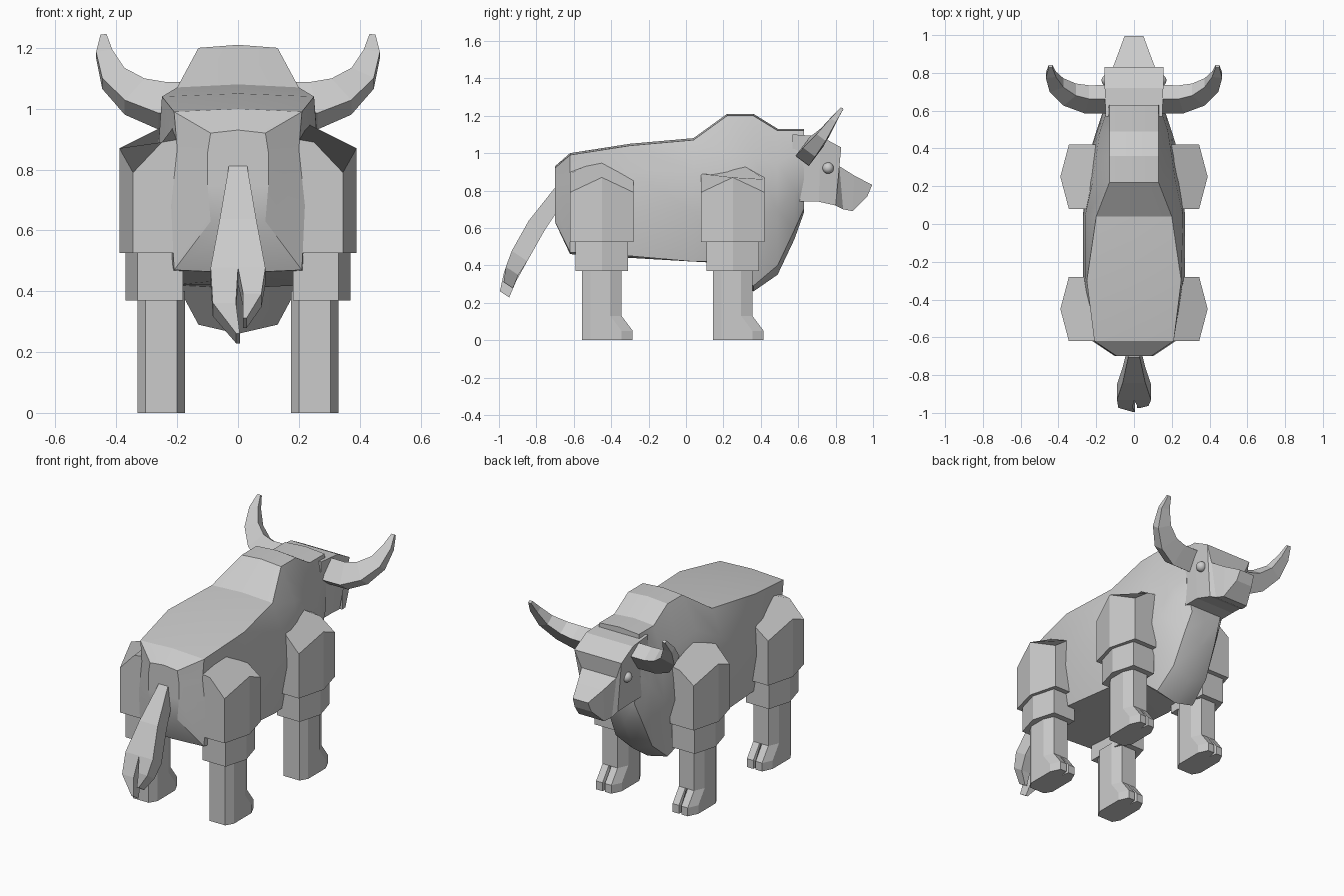
import bpy
import bmesh
import math
from mathutils import Vector

default_cube = bpy.data.objects.get("Cube")
if default_cube:
    bpy.data.objects.remove(default_cube, do_unlink=True)

# One plain grey for the whole animal
grey = bpy.data.materials.new("plain grey")
grey.use_nodes = True
grey.diffuse_color = (0.6, 0.6, 0.6, 1)
shader = next(n for n in grey.node_tree.nodes if n.type == "BSDF_PRINCIPLED")
shader.inputs["Base Color"].default_value = grey.diffuse_color


def finish(name, bm, smooth_angle=None):
    """Turn a bmesh into a named, shaded object."""
    bmesh.ops.recalc_face_normals(bm, faces=bm.faces[:])
    mesh = bpy.data.meshes.new(name)
    bm.to_mesh(mesh)
    bm.free()
    mesh.materials.append(grey)
    obj = bpy.data.objects.new(name, mesh)
    bpy.context.collection.objects.link(obj)
    if smooth_angle:
        bpy.ops.object.select_all(action="DESELECT")
        obj.select_set(True)
        bpy.context.view_layer.objects.active = obj
        bpy.ops.object.shade_smooth_by_angle(angle=math.radians(smooth_angle))
    return obj


def loft(name, rings, smooth_angle=None):
    """Skin a list of equal-length point rings and cap both ends."""
    bm = bmesh.new()
    loops = [[bm.verts.new(point) for point in ring] for ring in rings]
    count = len(loops[0])
    for near, far in zip(loops, loops[1:]):
        for i in range(count):
            j = (i + 1) % count
            bm.faces.new((near[i], near[j], far[j], far[i]))
    bm.faces.new(loops[0])
    bm.faces.new(loops[-1])
    return finish(name, bm, smooth_angle)


def quad_ring(center, u, v):
    """Four corners around a center, spanned by two half-axes."""
    c = Vector(center)
    return [c + u + v, c - u + v, c - u - v, c + u - v]


# Body: y, top z, top / upper / lower / bottom half widths, bottom edge z, keel z
body_sections = [
    (-.70, .93, .09, .10, .10, .09, .63, .63),
    (-.62, 1.0, .21, .20, .22, .21, .47, .46),
    (-.30, 1.05, .25, .26, .27, .23, .45, .44),
    (.04, 1.08, .20, .26, .27, .22, .42, .42),
    (.22, 1.21, .13, .22, .26, .20, .42, .41),
    (.36, 1.21, .13, .20, .24, .13, .29, .26),
    (.49, 1.13, .13, .18, .20, .12, .40, .35),
    (.58, 1.13, .13, .15, .17, .11, .59, .54),
    (.63, 1.13, .13, .14, .14, .10, .70, .68),
]


def body_ring(y, top, w_top, w_upper, w_lower, w_bottom, bottom, keel):
    depth = top - bottom
    half = [(w_top, top - .01), (w_upper, top - depth * .25),
            (w_lower, top - depth * .6), (w_bottom, bottom)]
    ring = [(0, y, top)] + [(x, y, z) for x, z in half] + [(0, y, keel)]
    return ring + [(-x, y, z) for x, z in reversed(half)]


loft("body", [body_ring(*section) for section in body_sections], 30)

# Head: brow line (y, z), jaw line (y, z), half widths of brow and jaw
head_sections = [
    (.57, 1.10, .57, .74, .15, .13),
    (.72, 1.09, .71, .74, .155, .13),
    (.83, 1.03, .80, .72, .155, .11),
    (.82, .93, .84, .70, .115, .10),
    (.90, .88, .89, .69, .085, .085),
    (.995, .83, .97, .77, .05, .055),
]
loft("head", [
    [(-wt, yt, zt), (wt, yt, zt), (wb, yb, zb), (-wb, yb, zb)]
    for yt, zt, yb, zb, wt, wb in head_sections
])

# Horn path: x, y, z, half width in the tilted plane, half thickness
horn_path = [
    (.13, .66, 1.01, .065, .045),
    (.25, .66, 1.01, .065, .045),
    (.34, .685, 1.04, .055, .04),
    (.41, .735, 1.10, .042, .03),
    (.44, .79, 1.18, .027, .018),
    (.442, .835, 1.24, .01, .008),
]
horn_normal = Vector((0, .8, -.6))


def horn_rings(side):
    points = [Vector(p[:3]) for p in horn_path]
    rings = []
    for i, (x, y, z, width, thick) in enumerate(horn_path):
        tangent = points[min(i + 1, len(points) - 1)] - points[max(i - 1, 0)]
        across = horn_normal.cross(tangent).normalized() * width
        ring = quad_ring(points[i], across, horn_normal * thick)
        rings.append([(side * p.x, p.y, p.z) for p in ring])
    return rings


def thigh_rings(side, y):
    """Wedge-shaped upper leg with a ridged, sloping top."""
    outline = [(.19, -.17, .90), (.25, -.17, .89), (.345, -.17, .79),
               (.39, 0, .87), (.345, .17, .79), (.25, .17, .86),
               (.19, .17, .87), (.19, 0, .97)]
    top = [(side * x, y + dy, z) for x, dy, z in outline]
    return [[(px, py, .525) for px, py, pz in top], top]


def knee_rings(side, y):
    outline = [(.18, -.14), (.33, -.14), (.37, 0), (.33, .14), (.18, .14)]
    return [[(side * x, y + dy, z) for x, dy in outline] for z in (.37, .56)]


def shin_rings(side, y):
    """Lower leg that flares into a cloven toe."""
    rings = []
    for z, front, cleft in ((.40, .105, 0), (.13, .105, 0),
                            (.05, .165, .05), (0, .165, .05)):
        half = [(.008, front), (.05, front), (.078, front - .06),
                (.078, -.06), (.052, -.105)]
        outline = [(0, front - cleft)] + half
        outline += [(-dx, dy) for dx, dy in reversed(half)]
        rings.append([(side * (.252 + dx), y + dy, z) for dx, dy in outline])
    return rings


# Paired parts
for side_name, side in (("left", 1), ("right", -1)):
    loft(side_name + "_horn", horn_rings(side))
    for leg_name, leg_y in (("front", .25), ("back", -.45)):
        prefix = leg_name + "_" + side_name
        loft(prefix + "_thigh", thigh_rings(side, leg_y))
        loft(prefix + "_knee", knee_rings(side, leg_y))
        loft(prefix + "_shin", shin_rings(side, leg_y))
    eye = bmesh.new()
    bmesh.ops.create_uvsphere(eye, u_segments=16, v_segments=10, radius=.03)
    bmesh.ops.translate(eye, verts=eye.verts[:], vec=(side * .142, .76, .92))
    finish(side_name + "_eye", eye, 40)

# Tail and its split tuft: x, y, z, half width, half thickness
tail_parts = {
    "tail": [(0, -.67, .79, .03, .04), (0, -.80, .61, .06, .05),
             (0, -.89, .45, .09, .05)],
    "tail_tuft_long": [(-.045, -.89, .45, .045, .05),
                       (-.045, -.94, .34, .038, .04),
                       (0, -.97, .245, .006, .03)],
    "tail_tuft_short": [(.045, -.89, .45, .045, .05),
                        (.047, -.93, .37, .03, .04),
                        (.022, -.95, .295, .006, .03)],
}
for part_name, path in tail_parts.items():
    loft(part_name, [
        quad_ring((x, y, z), Vector((width, 0, 0)), Vector((0, .83, -.55)) * thick)
        for x, y, z, width, thick in path
    ])
